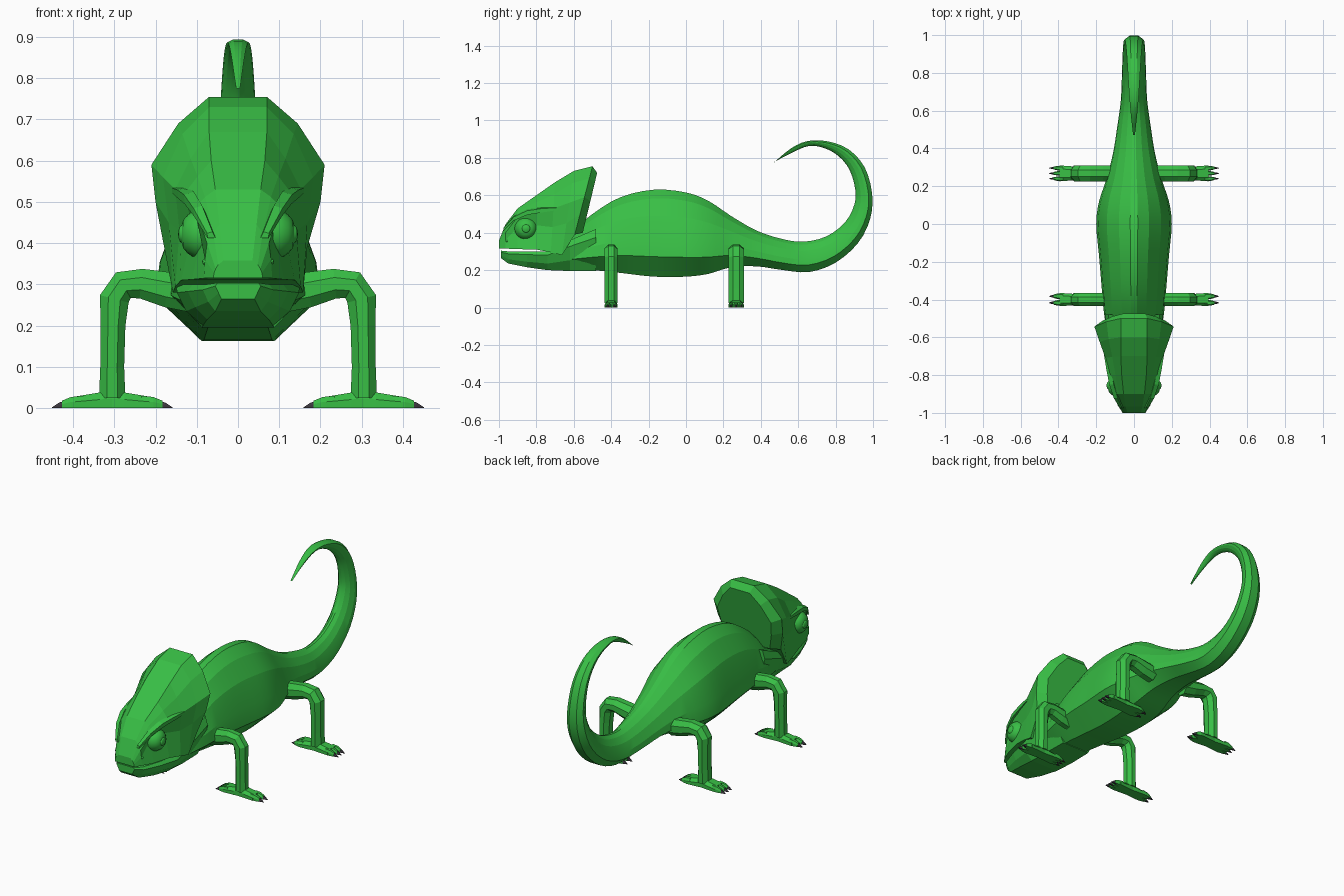
import bpy, bmesh, math
from mathutils import Vector

cube = bpy.data.objects.get("Cube")
if cube:
    bpy.data.objects.remove(cube, do_unlink=True)


def make_material(name, color):
    mat = bpy.data.materials.new(name)
    mat.use_nodes = True
    mat.diffuse_color = (*color, 1)
    mat.node_tree.nodes["Principled BSDF"].inputs["Base Color"].default_value = (*color, 1)
    return mat


GREEN = make_material("leaf_green", (0.04, 0.52, 0.06))
DARK = make_material("claw_grey", (0.045, 0.04, 0.05))


def finish(name, bm, mat, smooth=None):
    bmesh.ops.recalc_face_normals(bm, faces=bm.faces)
    mesh = bpy.data.meshes.new(name)
    bm.to_mesh(mesh)
    bm.free()
    mesh.materials.append(mat)
    obj = bpy.data.objects.new(name, mesh)
    bpy.context.collection.objects.link(obj)
    if smooth:
        bpy.ops.object.select_all(action="DESELECT")
        obj.select_set(True)
        bpy.context.view_layer.objects.active = obj
        bpy.ops.object.shade_smooth_by_angle(angle=math.radians(smooth))
    return obj


def loft(name, rings, mat, smooth=None):
    """Skin a list of equal-length closed rings and cap both ends."""
    bm = bmesh.new()
    loops = [[bm.verts.new(p) for p in ring] for ring in rings]
    n = len(loops[0])
    for a, b in zip(loops, loops[1:]):
        for i in range(n):
            j = (i + 1) % n
            bm.faces.new((a[i], a[j], b[j], b[i]))
    bm.faces.new(loops[0])
    bm.faces.new(loops[-1])
    return finish(name, bm, mat, smooth)


def mirrored(half):
    """Close a right-hand half outline by reflecting it in x."""
    return half + [(-x, y, z) for x, y, z in reversed(half)]


def spline(rows, steps):
    """Smoothly resample rows of numbers."""
    out = []
    for k in range(len(rows) - 1):
        p0, p1 = rows[max(k - 1, 0)], rows[k]
        p2, p3 = rows[k + 1], rows[min(k + 2, len(rows) - 1)]
        for s in range(steps):
            t = s / steps
            out.append([b + 0.5 * t * (c - a + t * (2 * a - 5 * b + 4 * c - d + t * (3 * (b - c) + d - a)))
                        for a, b, c, d in zip(p0, p1, p2, p3)])
    return out + [list(rows[-1])]


# Body and curled tail: belly-side y z, back-side y z, half width
trunk = [
    (-.66, .21, -.62, .40, .12), (-.5, .2, -.5, .50, .155), (-.35, .185, -.35, .59, .17),
    (-.17, .165, -.17, .63, .185), (0, .165, 0, .615, .2), (.12, .18, .12, .57, .185),
    (.24, .215, .24, .49, .145), (.38, .22, .38, .41, .11), (.52, .2, .52, .365, .088),
    (.66, .19, .63, .352, .07), (.8, .24, .75, .38, .064), (.92, .345, .85, .455, .06),
    (.985, .475, .9, .55, .055), (.995, .61, .905, .63, .048), (.955, .75, .875, .735, .042),
    (.87, .845, .815, .81, .036), (.76, .888, .74, .852, .03), (.65, .89, .66, .864, .023),
    (.56, .85, .575, .832, .015), (.47, .775, .475, .78, .005)]
section = [(.45, 0), (1, .23), (.95, .42), (.72, .7), (.4, .9), (.1, 1)]
rings = []
for oy, oz, iy, iz, w in spline(trunk, 3):
    rings.append(mirrored([(w * s, oy + (iy - oy) * t, oz + (iz - oz) * t) for s, t in section]))
loft("body_and_tail", rings, GREEN, 14)

# Upper head and crest: y, backward lean, then half outline from crown to lip
skull = [
    (-1.0, 0, [(.035, .358), (.048, .348), (.054, .338), (.058, .328), (.06, .315)]),
    (-.965, 0, [(.045, .445), (.06, .425), (.075, .4), (.08, .36), (.083, .315)]),
    (-.9, 0, [(.055, .53), (.08, .512), (.105, .485), (.085, .43), (.112, .312)]),
    (-.8, 0, [(.065, .6), (.098, .562), (.132, .518), (.108, .44), (.138, .31)]),
    (-.7, .06, [(.07, .67), (.115, .605), (.152, .53), (.142, .43), (.152, .295)]),
    (-.6, .14, [(.07, .73), (.135, .665), (.182, .56), (.168, .45), (.158, .28)]),
    (-.5, .26, [(.07, .755), (.145, .69), (.21, .59), (.2, .5), (.168, .39)]),
    (-.475, .24, [(.06, .72), (.115, .66), (.165, .57), (.155, .49), (.13, .4)])]
rings = []
for y, lean, half in skull:
    top = half[0][1]
    rings.append(mirrored([(x, y - lean * (top - z), z) for x, z in half]))
loft("head_with_crest", rings, GREEN)

# Lower jaw and throat: y, top, bottom, top half width, bottom half width
jaw = [(-.99, .304, .265, .055, .04), (-.95, .3, .235, .085, .055), (-.85, .3, .215, .122, .075),
       (-.74, .3, .2, .148, .085), (-.62, .36, .195, .152, .088), (-.48, .42, .195, .15, .085)]
rings = []
for y, top, low, wt, wb in jaw:
    rings.append(mirrored([(wt * .9, y, top), (wt, y, top * .8 + low * .2),
                           (wt * .85, y, low * .65 + top * .35), (wb, y, low)]))
loft("lower_jaw", rings, GREEN)


def tube(name, path, y0, width, mat):
    """Eight-sided limb following x, z, thickness points in an upright plane."""
    rings = []
    for k, (x, z, r) in enumerate(path):
        a, b = path[max(k - 1, 0)], path[min(k + 1, len(path) - 1)]
        d = Vector((b[0] - a[0], 0, b[1] - a[1])).normalized()
        side = Vector((-d.z, 0, d.x))
        ring = []
        for i in range(8):
            ang = math.radians(45 * i + 22.5)
            ring.append(Vector((x, y0, z)) + side * r * 1.08 * math.cos(ang)
                        + Vector((0, width * 1.08 * math.sin(ang), 0)))
        rings.append(ring)
    loft(name, rings, mat)


def slab(name, stations, mat):
    """Tapered block on the ground: x, y centre, half width, height."""
    loft(name, [[(x, y - w, 0), (x, y + w, 0), (x, y + w, h * .55), (x, y + w * .55, h),
                 (x, y - w * .55, h), (x, y - w, h * .55)] for x, y, w, h in stations], mat)


def toes(name, sx, y0, direction, count, spread):
    """Half of a grasping foot: pad, toes and claws."""
    root = .305

    def at(dist):
        return sx * (root + direction * dist)
    slab(name + "_pad", [(at(-.025), y0, spread * .75, .048), (at(.03), y0, spread * .9, .038),
                         (at(.09), y0, spread, .028)], GREEN)
    for i in range(count):
        y = y0 + spread * (2 * (i + .5) / count - 1)
        w = spread / count * .85
        slab(f"{name}_toe_{i + 1}", [(at(.07), y, w, .03), (at(.1), y, w, .027),
                                     (at(.122), y, w * .6, .018)], GREEN)
        slab(f"{name}_claw_{i + 1}", [(at(.11), y, w * .55, .017), (at(.128), y, w * .45, .014),
                                      (at(.146), y, .001, .002)], DARK)


# Legs and feet
leg_path = [(.1, .275, .045), (.17, .287, .043), (.235, .302, .036), (.278, .298, .036),
            (.3, .265, .036), (.303, .2, .03), (.305, .1, .029), (.305, .025, .032)]
for side, sx in (("left", 1), ("right", -1)):
    for place, y0, width, outer in (("front", -.4, .035, 2), ("rear", .268, .042, 3)):
        label = f"{place}_{side}"
        tube(label + "_leg", [(sx * x, z, r) for x, z, r in leg_path], y0, width, GREEN)
        toes(label + "_outer_foot", sx, y0, 1, outer, width)
        toes(label + "_inner_foot", sx, y0, -1, 5 - outer, width)

    # Turret eye with a raised centre
    lathe = [(.085, .062), (.105, .058), (.122, .047), (.133, .034), (.136, .022),
             (.141, .018), (.144, .01), (.145, .002)]
    rings = []
    for x, r in lathe:
        rings.append([(sx * x, -.855 + r * math.cos(i * math.pi / 10),
                       .422 + r * math.sin(i * math.pi / 10)) for i in range(20)])
    loft(side + "_eye", rings, GREEN, 30)

    # Brow ridge over the eye, running back along the cheek
    brow = [(.07, -.975, .42, .008), (.1, -.92, .478, .013), (.122, -.85, .51, .015),
            (.138, -.77, .522, .014), (.156, -.68, .53, .008)]
    loft(side + "_brow", [[(sx * (x - r), y, z + r), (sx * (x + r * .6), y, z + r * .5),
                           (sx * (x + r * .5), y, z - r), (sx * (x - r * 2), y, z - r)]
                          for x, y, z, r in brow], GREEN)

    # Nostril
    bm = bmesh.new()
    bmesh.ops.create_uvsphere(bm, u_segments=8, v_segments=6, radius=.007)
    bmesh.ops.translate(bm, verts=bm.verts, vec=(sx * .08, -.958, .355))
    finish(side + "_nostril", bm, GREEN, 40)
